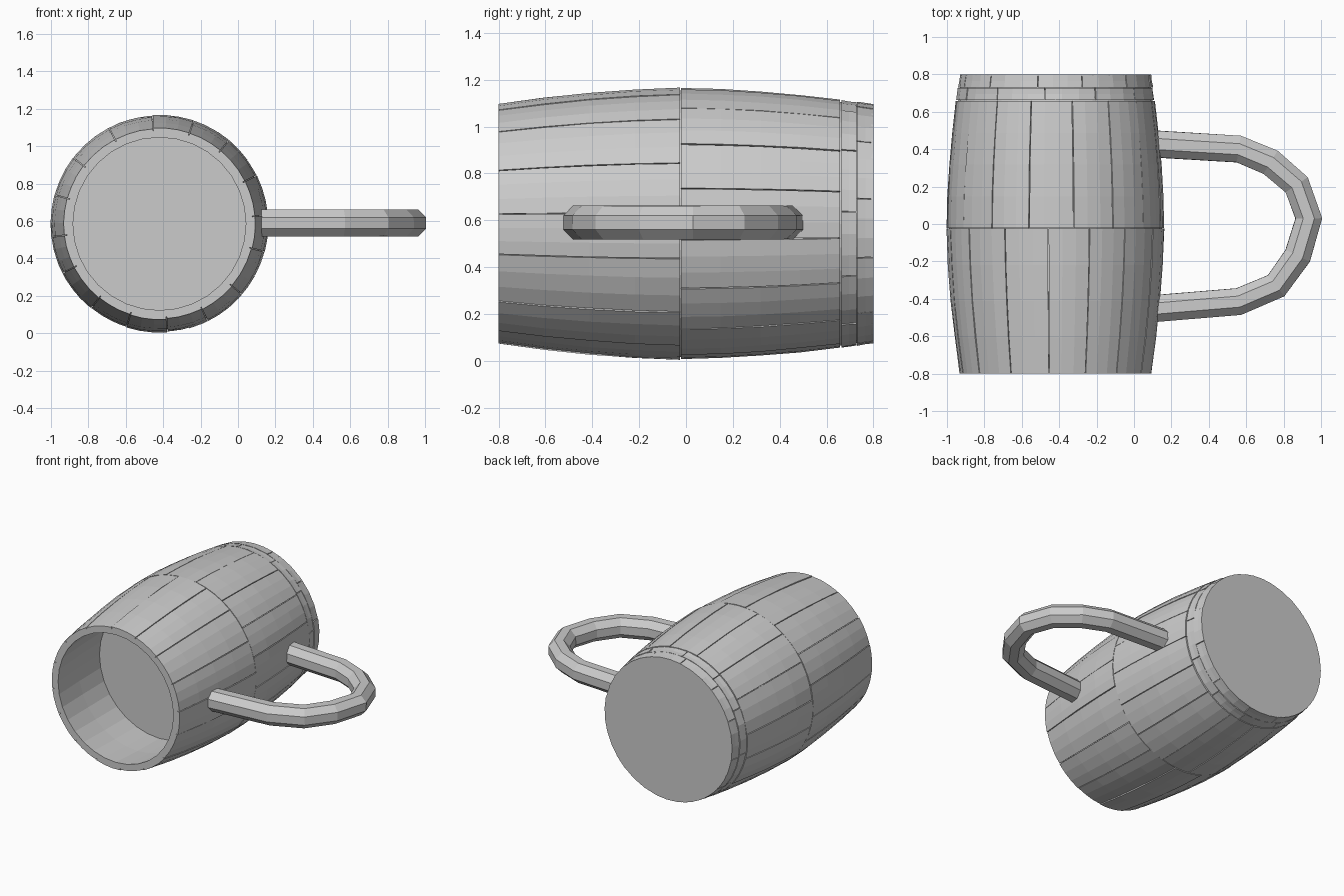
import bpy, bmesh, math, random
from mathutils import Vector

random.seed(4)
if "Cube" in bpy.data.objects:
    bpy.data.objects.remove(bpy.data.objects["Cube"])

grey = bpy.data.materials.new("plain grey")
grey.use_nodes = True
COLOUR = (0.6, 0.6, 0.6, 1)
grey.diffuse_color = COLOUR
grey.node_tree.nodes["Principled BSDF"].inputs["Base Color"].default_value = COLOUR

CX, CZ, HALF = -0.42, 0.585, 0.8
STAVES = 16


def finish(name, bm):
    bmesh.ops.recalc_face_normals(bm, faces=bm.faces)
    mesh = bpy.data.meshes.new(name)
    bm.to_mesh(mesh)
    bm.free()
    mesh.materials.append(grey)
    obj = bpy.data.objects.new(name, mesh)
    bpy.context.collection.objects.link(obj)
    return obj


def bulge(y):
    return 0.583 - 0.07 * (abs(y) / HALF) ** 1.8


def polar(r, a, y):
    return Vector((CX + r * math.cos(a), y, CZ + r * math.sin(a)))


def loft(bm, rings, caps=True):
    rows = [[bm.verts.new(p) for p in ring] for ring in rings]
    n = len(rows[0])
    for a, b in zip(rows, rows[1:]):
        for i in range(n):
            bm.faces.new((a[i], a[(i + 1) % n], b[(i + 1) % n], b[i]))
    if caps:
        bm.faces.new(rows[0])
        bm.faces.new(rows[-1])


# Hollow vessel body: outside wall, mouth rim, inner wall and floor
def vessel():
    bm = bmesh.new()
    ys = [HALF - 0.2 * i for i in range(9)]
    profile = [(bulge(y) - 0.013, y) for y in ys]
    profile += [(0.462, -HALF), (0.475, -0.55), (0.48, -0.3)]
    rings = [[polar(r, math.tau * i / 32, y) for i in range(32)] for r, y in profile]
    loft(bm, rings)
    finish("vessel_body", bm)


# One curved wooden board between two angles
def board(bm, a0, a1, y0, y1, lift, thick=0.035):
    gap = 0.004
    steps = max(2, round((y1 - y0) / 0.18))
    rings = []
    for s in range(steps + 1):
        y = y0 + (y1 - y0) * s / steps
        angles = [a0 + gap + (a1 - a0 - 2 * gap) * k / 3 for k in range(4)]
        wob = 0.003 if 0 < s < steps else 0.001
        outer = [polar(bulge(y) + lift + random.uniform(-wob, 0), a, y) for a in angles]
        inner = [polar(bulge(y) - thick, a, y) for a in reversed(angles)]
        rings.append(outer + inner)
    loft(bm, rings)


# Staves in two staggered lengths, plus two short rows at the closed end
def stave_row(name, y0, y1, turn, count):
    bm = bmesh.new()
    width = math.tau / count
    cuts = [turn + width * (i + random.uniform(-0.1, 0.1)) for i in range(count)]
    cuts.append(cuts[0] + math.tau)
    for a0, a1 in zip(cuts, cuts[1:]):
        board(bm, a0, a1, y0, y1, random.uniform(-0.005, 0))
    finish(name, bm)


vessel()
stave_row("front_staves", -HALF, -0.025, 0.1, STAVES)
stave_row("back_staves", -0.022, 0.657, 0.26, STAVES)
stave_row("inner_end_band", 0.663, 0.727, 0.1, 12)
stave_row("outer_end_band", 0.731, HALF, 0.2, 12)

# Flat plate closing the back
bm = bmesh.new()
loft(bm, [[polar(0.51, math.tau * i / 32, y) for i in range(32)] for y in (0.79, HALF)])
finish("back_plate", bm)

# Faceted handle swept along a bent path
path = [Vector((x, y, 0.59)) for x, y in (
    (0.08, 0.43), (0.56, 0.4), (0.73, 0.33), (0.87, 0.21), (0.935, 0.03),
    (0.875, -0.17), (0.76, -0.33), (0.56, -0.415), (0.08, -0.455))]
bm = bmesh.new()
rings = []
for i, p in enumerate(path):
    before, after = path[max(i - 1, 0)], path[min(i + 1, len(path) - 1)]
    side = (after - before).normalized().cross(Vector((0, 0, 1)))
    ring = []
    for k in range(8):
        a = math.tau * (k + 0.5) / 8
        r = 0.079 * random.uniform(0.97, 1.0)
        ring.append(p + side * r * math.cos(a) + Vector((0, 0, r * math.sin(a))))
    rings.append(ring)
loft(bm, rings)
finish("handle", bm)
